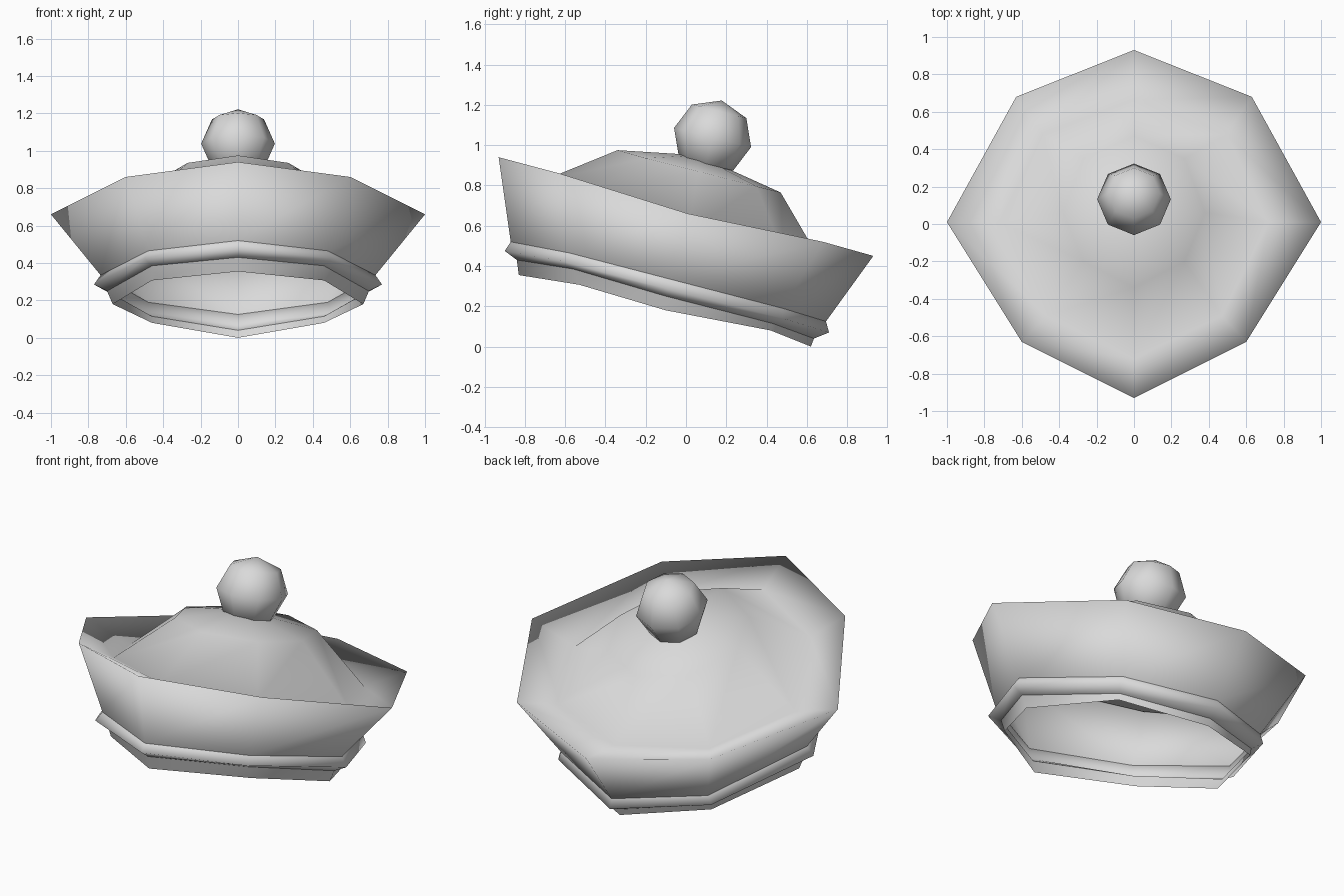
import bpy, math

if "Cube" in bpy.data.objects:
    bpy.data.objects.remove(bpy.data.objects["Cube"])

cloth = bpy.data.materials.new("light_grey_cloth")
cloth.use_nodes = True
grey = (0.7, 0.7, 0.7, 1)
cloth.diffuse_color = grey
cloth.node_tree.nodes["Principled BSDF"].inputs["Base Color"].default_value = grey


def ring(front, front_diagonal, side, back_diagonal, back):
    """Mirror a half outline into eight points around the hat."""
    half = [front_diagonal, side, back_diagonal]
    mirrored = [(-x, y, z) for x, y, z in reversed(half)]
    return [(0, *front)] + half + [(0, *back)] + mirrored


def loft(name, rings, peak=None):
    """Skin the rings, optionally closing the last one with a fan."""
    verts = [p for r in rings for p in r]
    faces = []
    top = len(verts) - 8
    for i in range(8):
        j = (i + 1) % 8
        for a in range(0, top, 8):
            b = a + 8
            faces.append((a + i, a + j, b + j, b + i))
        if peak:
            faces.append((top + i, top + j, len(verts)))
    if peak:
        verts.append(peak)
    mesh = bpy.data.meshes.new(name)
    mesh.from_pydata(verts, [], faces)
    mesh.materials.append(cloth)
    mesh.shade_smooth()
    obj = bpy.data.objects.new(name, mesh)
    bpy.context.collection.objects.link(obj)


# Outlines from the open bottom edge up to the crown
hem = ring((-0.83, 0.355), (0.46, -0.53, 0.307), (0.67, -0.10, 0.18), (0.46, 0.42, 0.08), (0.62, 0.0))
band_top = ring((-0.84, 0.43), (0.46, -0.56, 0.385), (0.70, -0.10, 0.25), (0.46, 0.43, 0.115), (0.635, 0.04))
lip_edge = ring((-0.90, 0.475), (0.50, -0.62, 0.425), (0.77, -0.09, 0.285), (0.50, 0.48, 0.14), (0.71, 0.07))
lip_top = ring((-0.87, 0.52), (0.48, -0.58, 0.465), (0.735, -0.08, 0.335), (0.48, 0.48, 0.19), (0.695, 0.125))
rim = ring((-0.93, 0.94), (0.60, -0.63, 0.86), (1.0, 0.01, 0.66), (0.63, 0.68, 0.52), (0.93, 0.45))
valley = ring((-0.72, 0.82), (0.47, -0.49, 0.755), (0.72, 0.01, 0.57), (0.49, 0.48, 0.47), (0.665, 0.43))
crown = ring((-0.34, 0.975), (0.27, -0.20, 0.935), (0.38, 0.06, 0.87), (0.27, 0.35, 0.795), (0.47, 0.765))

# Hollow hat: headband, rounded lip, then flared brim and crown
loft("headband", [hem, band_top])
loft("folded_lip", [band_top, lip_edge, lip_top])
loft("brim_and_crown", [lip_top, rim, valley, crown], peak=(0, 0.06, 0.95))

# Pompom leaning back with the crown
bpy.ops.mesh.primitive_uv_sphere_add(segments=8, ring_count=4, radius=0.197,
                                     location=(0, 0.132, 1.038),
                                     rotation=(math.radians(-14), 0, 0),
                                     scale=(1, 1, 0.96))
pompom = bpy.context.object
pompom.name = "pompom"
pompom.data.materials.append(cloth)
bpy.ops.object.shade_smooth()
